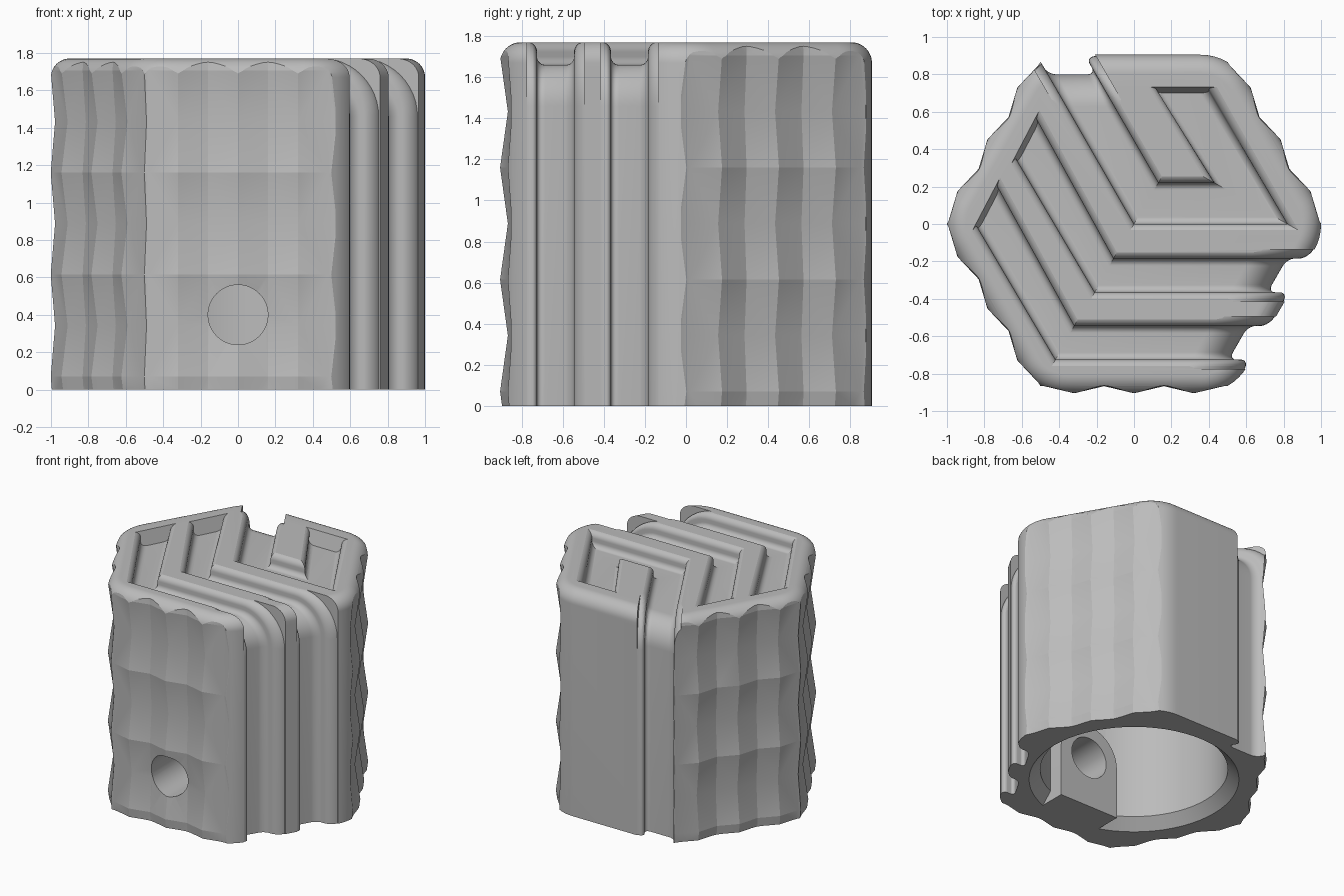
import bpy, bmesh
from math import sin, cos, pi, radians
from mathutils import Vector, Matrix

if "Cube" in bpy.data.objects:
    bpy.data.objects.remove(bpy.data.objects["Cube"], do_unlink=True)

APOTHEM, CORNER, TOP, FILLET = 0.905, 0.29, 1.77, 0.1
FLOOR, BEND = 1.66, 0.2

grey = bpy.data.materials.new("plain_grey")
grey.use_nodes = True
COLOUR = (0.5, 0.5, 0.5, 1)
grey.diffuse_color = COLOUR
grey.node_tree.nodes["Principled BSDF"].inputs["Base Color"].default_value = COLOUR


def make_object(name, bm):
    bmesh.ops.recalc_face_normals(bm, faces=bm.faces[:])
    mesh = bpy.data.meshes.new(name)
    bm.to_mesh(mesh)
    bm.free()
    mesh.materials.append(grey)
    obj = bpy.data.objects.new(name, mesh)
    bpy.context.collection.objects.link(obj)
    return obj


def loft(name, rings):
    """Closed solid through a list of equal rings of points."""
    bm = bmesh.new()
    loops = [[bm.verts.new(p) for p in ring] for ring in rings]
    n = len(loops[0])
    for a, b in zip(loops, loops[1:]):
        for i in range(n):
            j = (i + 1) % n
            bm.faces.new((a[i], a[j], b[j], b[i]))
    bm.faces.new(loops[0])
    bm.faces.new(loops[-1])
    return make_object(name, bm)


def cut(target, cutter):
    cutter.hide_render = True
    mod = target.modifiers.new("cut", "BOOLEAN")
    mod.operation = "DIFFERENCE"
    mod.solver = "EXACT"
    mod.object = cutter
    bpy.context.view_layer.objects.active = target
    bpy.ops.object.modifier_apply(modifier=mod.name)
    bpy.data.objects.remove(cutter, do_unlink=True)


# Rounded hexagonal body with a filleted top rim
def hexagon(inset, z, steps=8):
    pts = []
    for k in range(6):
        mid = k * pi / 3
        centre = Vector((cos(mid), sin(mid), 0)) * (APOTHEM - CORNER) / cos(pi / 6)
        for s in range(steps + 1):
            a = mid + (s / steps - 0.5) * pi / 3
            pts.append(centre + Vector((cos(a), sin(a), 0)) * (CORNER - inset)
                       + Vector((0, 0, z)))
    return pts


rim = [k / 12 * pi / 2 for k in range(13)]
body = loft("hexagonal_cap", [hexagon(0, 0)] + [
    hexagon(FILLET * (1 - cos(a)), TOP - FILLET * (1 - sin(a))) for a in rim])


# Diamond grip pattern, cut into four of the six sides
def knurl_cutter(angle):
    bm = bmesh.new()
    grid = {}
    for i in range(-4, 5):
        for j in range(-1, 8):
            col = min(abs(i), 3)
            odd = col % 2 + j % 2
            depth = (0.905, 0.867, 0.847)[odd]
            t = max(-0.52, min(0.52, i * 0.16))
            grid[i, j] = bm.verts.new((t, -depth, 0.07 + j * 0.2725))
    for i in range(-4, 4):
        for j in range(-1, 7):
            a, b = grid[i, j], grid[i + 1, j]
            c, d = grid[i + 1, j + 1], grid[i, j + 1]
            tris = ((a, b, d), (b, c, d)) if (i + j) % 2 == 0 else ((a, b, c), (a, c, d))
            for tri in tris:
                bm.faces.new(tri)
    out = bmesh.ops.extrude_face_region(bm, geom=bm.faces[:])
    for v in out["geom"]:
        if isinstance(v, bmesh.types.BMVert):
            v.co.y = -1.3
    bmesh.ops.rotate(bm, verts=bm.verts[:], matrix=Matrix.Rotation(radians(angle), 3, "Z"))
    return make_object("grip_cutter", bm)


for angle in (0, -60, -120, 120):
    cut(body, knurl_cutter(angle))


# Grooves: a U section with rounded floor and lips, swept across the top and down a side
def groove_section(width):
    r, lip, depth, steps = 0.04, 0.05, 0.113, 10
    half = [(r - r * sin(k / steps * pi / 2), r - r * cos(k / steps * pi / 2))
            for k in range(steps + 1)]
    half += [(-lip + lip * cos(k / steps * pi / 2), depth - lip + lip * sin(k / steps * pi / 2))
             for k in range(steps + 1)]
    half.append((-lip, 0.5))
    left = [(s / width, d) for s, d in half]
    return left[::-1] + [(1 - u, d) for u, d in left]


def groove(width, top_pairs, end_lean, exit_pair, direction):
    section = groove_section(width)
    out = Vector((*direction, 0)).normalized()
    up = Vector((0, 0, 1))

    def ring(p, q, normal):
        return [p.lerp(q, u) + normal * d for u, d in section]

    rings = []
    for k, (p, q) in enumerate(top_pairs):
        normal = up + Vector((*end_lean, 0)) if k == 0 else up
        rings.append(ring(Vector((*p, FLOOR)), Vector((*q, FLOOR)), normal))
    p, q = (Vector((*e, 0)) for e in exit_pair)
    for k in range(13):
        a = k / 12 * pi / 2
        shift = out * BEND * (sin(a) - 1) + up * (FLOOR + BEND * (cos(a) - 1))
        rings.append(ring(p + shift, q + shift, out * sin(a) + up * cos(a)))
    low = up * -0.1
    rings.append(ring(p + low, q + low, out))
    return loft("groove_cutter", rings)


def side_point(y):
    return (APOTHEM / cos(pi / 6) + y * 0.577 - 0.12, y)


# Two bent grooves leaving through the front side face
for end, corner in ((((-0.83, -0.03), (-0.72, 0.18)), ((-0.42, -0.725), (-0.32, -0.545))),
                    (((-0.62, 0.33), (-0.51, 0.54)), ((-0.21, -0.365), (-0.11, -0.185)))):
    exits = [side_point(c[1]) for c in corner]
    cut(body, groove(0.18, (end, corner), (-0.15, 0.26), exits, (1, 0)))

# Spiral groove leaving through the back face
cut(body, groove(0.22, (((0.40, 0.70), (0.12, 0.70)),
                        ((0.82, 0.0), (0.43, 0.22)),
                        ((0.0, 0.0), (0.13, 0.22))),
                 (0, 0.3), ((-0.46, 0.8), (-0.205, 0.8)), (-0.5, 0.866)))


# Round hollow underneath with a chamfered mouth, leaving an arched screw boss
def disc(radius, z, n=64):
    return [(radius * cos(k * 2 * pi / n), radius * sin(k * 2 * pi / n), z) for k in range(n)]


def arch(y, radius, foot):
    pts = [(radius * cos(k / 20 * pi), y, 0.4 + radius * sin(k / 20 * pi)) for k in range(21)]
    return pts + [(-radius, y, foot), (radius, y, foot)]


bore = loft("bore_cutter", [disc(0.75, -0.1), disc(0.75, 0.0), disc(0.67, 0.08), disc(0.67, 1.45)])
cut(bore, loft("boss_cutter", [arch(-1, 0.26, -0.5), arch(-0.5, 0.26, -0.5)]))
cut(body, bore)

# Screw hole through the front
hole = [[(x, y, z + 0.4) for x, z, _ in disc(0.16, 0, 48)] for y in (-1.2, -0.3)]
cut(body, loft("hole_cutter", hole))

# Smooth fillets, crisp facets
bpy.ops.object.select_all(action="DESELECT")
body.select_set(True)
bpy.context.view_layer.objects.active = body
bpy.ops.object.shade_smooth_by_angle(angle=radians(9.5))
